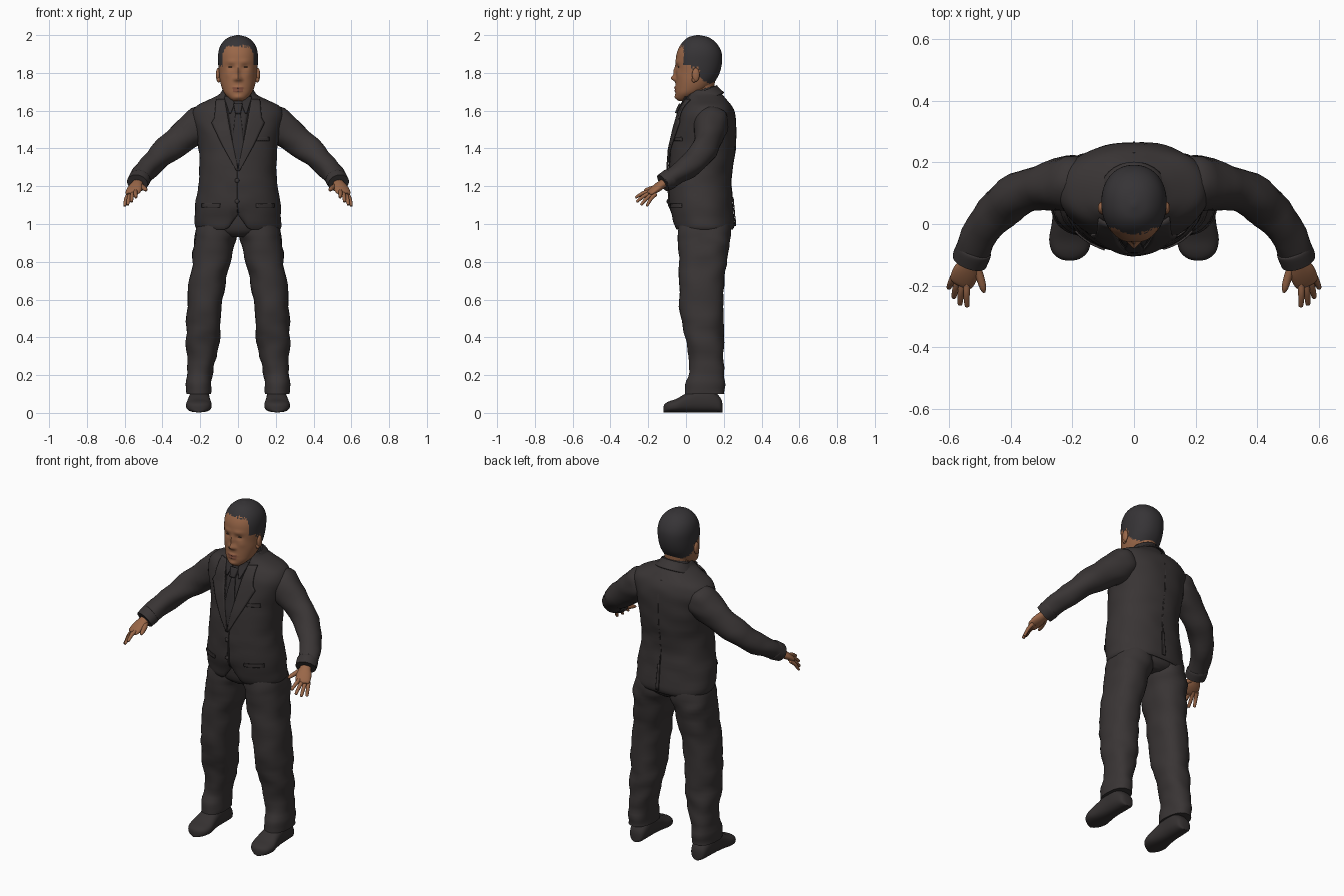
import bpy, bmesh, math, random
from mathutils import Vector, noise
from mathutils.bvhtree import BVHTree

random.seed(4)
cube = bpy.data.objects.get("Cube")
if cube:
    bpy.data.objects.remove(cube, do_unlink=True)


def material(name, r, g, b):
    m = bpy.data.materials.new(name)
    m.use_nodes = True
    m.diffuse_color = (r, g, b, 1)
    m.node_tree.nodes["Principled BSDF"].inputs["Base Color"].default_value = (r, g, b, 1)
    return m


SUIT = material("charcoal suit", .041, .035, .035)
SHIRT = material("dark shirt", .033, .029, .03)
SKIN = material("warm skin", .32, .135, .065)
LIPS = material("lip brown", .24, .085, .05)
HAIR = material("black hair", .037, .034, .037)
EYES = material("dark eyes", .05, .03, .022)
SHOES = material("dark leather", .036, .031, .031)


def finish(name, bm, mats, angle=50):
    bmesh.ops.recalc_face_normals(bm, faces=bm.faces[:])
    mesh = bpy.data.meshes.new(name)
    bm.to_mesh(mesh)
    bm.free()
    for m in mats:
        mesh.materials.append(m)
    ob = bpy.data.objects.new(name, mesh)
    bpy.context.collection.objects.link(ob)
    bpy.ops.object.select_all(action='DESELECT')
    ob.select_set(True)
    bpy.context.view_layer.objects.active = ob
    bpy.ops.object.shade_smooth_by_angle(angle=math.radians(angle))
    return ob


def spline(keys, steps):
    """Catmull-Rom through rows of numbers."""
    out = []
    for i in range(len(keys) - 1):
        p0, p1, p2, p3 = (keys[min(max(j, 0), len(keys) - 1)] for j in range(i - 1, i + 3))
        for s in range(steps):
            t = s / steps
            out.append([b + .5 * t * (c - a + t * (2*a - 5*b + 4*c - d + t * (3*(b - c) + d - a)))
                        for a, b, c, d in zip(p0, p1, p2, p3)])
    return out + [list(keys[-1])]


def loft(name, rings, mats, side=1, n=32, steps=4, power=2, wrinkle=0, post=None, paint=None, caps=True):
    """Skin rings given as rows of centre, u axis and v axis."""
    bm = bmesh.new()
    loops = []
    for r in spline(rings, steps):
        c, u, v = Vector(r[:3]), Vector(r[3:6]), Vector(r[6:])
        loop = []
        for k in range(n):
            a = 2 * math.pi * k / n
            ca, sa = math.cos(a), math.sin(a)
            du = u * math.copysign(abs(ca) ** (2 / power), ca)
            dv = v * math.copysign(abs(sa) ** (2 / power), sa)
            p = c + du + dv
            if wrinkle:
                p += (du + dv).normalized() * wrinkle * noise.noise(Vector((p.x * 9, p.y * 9, p.z * 16)))
            if post:
                p = post(p)
            loop.append(bm.verts.new((p.x * side, p.y, p.z)))
        loops.append(loop)
    for a, b in zip(loops, loops[1:]):
        for k in range(n):
            bm.faces.new((a[k], a[k - 1], b[k - 1], b[k]))
    if caps:
        bm.faces.new(loops[0])
        bm.faces.new(loops[-1])
    if paint:
        for f in bm.faces:
            f.material_index = paint(f.calc_center_median())
    return finish(name, bm, mats)


def band(z, x0, x1, yf, yb):
    return ((x0 + x1) / 2, (yf + yb) / 2, z, (x1 - x0) / 2, 0, 0, 0, (yb - yf) / 2, 0)


def tube(points):
    """Rings square to a path of (x, y, z, half width, half depth)."""
    rows = []
    for i, p in enumerate(points):
        t = (Vector(points[min(i + 1, len(points) - 1)][:3]) - Vector(points[max(i - 1, 0)][:3])).normalized()
        u = t.cross(Vector((0, 0, 1))).normalized()
        rows.append((*p[:3], *(u * p[3]), *(u.cross(t) * p[4])))
    return rows


def ball(name, mat, loc, scale):
    bm = bmesh.new()
    bmesh.ops.create_uvsphere(bm, u_segments=16, v_segments=10, radius=1)
    for v in bm.verts:
        v.co = Vector(loc) + Vector(a * b for a, b in zip(v.co, scale))
    return finish(name, bm, [mat])


# Jacket body, with the hem parted at the front
def part_hem(p):
    if p.y < 0 and p.z < 1.09:
        p.z += max(0, .08 - 1.4 * abs(p.x)) * (1.09 - p.z) / .12
    return p


body = [(.97, .222, -.055, .25), (1.0, .23, -.068, .258), (1.1, .226, -.088, .248), (1.2, .21, -.092, .24),
        (1.3, .204, -.09, .245), (1.4, .208, -.08, .263), (1.5, .228, -.06, .265), (1.57, .245, -.038, .26),
        (1.62, .225, -.018, .245), (1.655, .16, -.005, .22), (1.685, .1, .0, .19), (1.71, .08, .01, .165)]
jacket = loft("jacket_body", [band(z, -w, w, f, b) for z, w, f, b in body], [SUIT], n=64,
              power=2.2, wrinkle=.006, post=part_hem, caps=False)
tree = BVHTree.FromObject(jacket, bpy.context.evaluated_depsgraph_get())
jacket.modifiers.new("cloth", 'SOLIDIFY').thickness = .012


def ribbon(name, rows, mat, lift=.004, side=1, facing=1, thick=.006):
    """Cloth strip laid on the jacket from rows of (z, x start, x end)."""
    bm = bmesh.new()
    grid = []
    for a, b in zip(rows, rows[1:]):
        for s in range(7):
            z, x0, x1 = (p + (q - p) * s / 6 for p, q in zip(a, b))
            line = []
            for k in range(7):
                x = side * (x0 + (x1 - x0) * k / 6)
                hit = tree.ray_cast(Vector((x, -facing, z)), Vector((0, facing, 0)))[0]
                hit = hit or tree.find_nearest(Vector((x, -.05 * facing, z)))[0]
                line.append(bm.verts.new((x, hit.y - facing * lift, z)))
            grid.append(line)
    for a, b in zip(grid, grid[1:]):
        for k in range(6):
            bm.faces.new((a[k], a[k + 1], b[k + 1], b[k]))
    bmesh.ops.remove_doubles(bm, verts=bm.verts[:], dist=.0003)
    ob = finish(name, bm, [mat])
    mod = ob.modifiers.new("cloth", 'SOLIDIFY')
    mod.thickness = thick
    mod.offset = 0
    return ob


# Shirt front, tie and jacket dressing
ribbon("shirt_front", [(1.69, -.07, .07), (1.3, -.005, .005)], SHIRT, .002, thick=.004)
ribbon("tie_blade", [(1.59, -.012, .012), (1.43, -.032, .032), (1.31, -.008, .008)], SHIRT, .008)
ribbon("tie_knot", [(1.635, -.024, .024), (1.585, -.014, .014)], SHIRT, .016, thick=.018)
ribbon("front_edge", [(1.3, -.004, .006), (1.06, -.004, .006)], SUIT, .003)
ribbon("back_vent", [(1.14, -.002, .012), (.99, -.003, .018)], SUIT, .004, facing=-1)
ribbon("back_seam", [(1.64, -.003, .003), (1.14, -.003, .003)], SUIT, .001, facing=-1, thick=.003)
ribbon("breast_pocket", [(1.46, .1, .165), (1.44, .1, .165)], SUIT, .003)
for z in (1.23, 1.12):
    y = tree.ray_cast(Vector((.01, -1, z)), Vector((0, 1, 0)))[0].y
    ball("jacket_button", SUIT, (-.005, y - .006, z), (.012, .006, .012))

# Raised coat collar and shirt collar band
for name, mat, w, f, b, z in (("coat_collar", SUIT, .094, -.005, .172, 1.665), ("shirt_band", SHIRT, .08, -.002, .155, 1.675)):
    ob = loft(name, [band(z - .02, -w - .02, w + .02, f - .004, b + .03), band(z + .02, -w, w, f, b),
                     band(z + .035, -w + .008, w - .008, f + .008, b - .008)], [mat],
              post=lambda p: Vector((p.x, p.y, p.z + (p.y - .08) * .42)), caps=False)
    ob.modifiers.new("cloth", 'SOLIDIFY').thickness = .008

# Trouser seat
loft("trouser_seat", [band(.93, -.06, .06, 0, .2), band(.97, -.2, .2, -.04, .235),
                      band(1.08, -.2, .2, -.05, .22)], [SUIT])

legs = [(1.05, .0, .2, -.03, .225), (.95, .004, .226, -.042, .238), (.88, .022, .237, -.042, .228),
        (.75, .052, .25, -.038, .208), (.6, .078, .266, -.036, .2), (.45, .09, .27, -.018, .2),
        (.35, .1, .27, .006, .2), (.24, .13, .269, .02, .2), (.15, .143, .27, .0, .203), (.1, .146, .275, -.012, .206)]
shoe = [(.192, .018, .05), (.18, .042, .08), (.13, .053, .125), (.06, .055, .125), (.0, .061, .1),
        (-.05, .068, .072), (-.09, .058, .058), (-.112, .034, .045), (-.119, .008, .03)]
sleeve = [(.13, .13, 1.55, .07, .07), (.2, .135, 1.53, .092, .098), (.3, .118, 1.45, .072, .08),
          (.395, .085, 1.375, .068, .07), (.47, .01, 1.302, .06, .062), (.522, -.09, 1.236, .055, .05),
          (.532, -.118, 1.22, .053, .046)]
palm = [(.51, -.06, 1.25, .026, .022), (.532, -.12, 1.215, .03, .023), (.545, -.155, 1.19, .042, .022),
        (.559, -.188, 1.166, .04, .015), (.564, -.198, 1.158, .03, .008)]
tips = [(.541, -.264, 1.142), (.564, -.258, 1.12), (.584, -.236, 1.104), (.6, -.206, 1.098)]

for s, tag in ((1, "left"), (-1, "right")):
    # Lapels, collar points and pocket flaps
    ribbon(tag + "_lapel", [(1.66, .07, .115), (1.56, .052, .125), (1.535, .048, .14), (1.42, .026, .085),
                            (1.28, -.002, .008)], SUIT, .011, s, thick=.009)
    ribbon(tag + "_shirt_collar", [(1.675, .03, .075), (1.635, .018, .062), (1.585, .038, .046)], SHIRT, .013, s)
    ribbon(tag + "_pocket_flap", [(1.108, .095, .19), (1.088, .095, .19)], SUIT, .004, s)

    # Trouser leg and shoe
    loft(tag + "_trouser_leg", [band(*k) for k in legs], [SUIT], s, power=2.3, wrinkle=.012)
    loft(tag + "_shoe", [(.204 + .02 * (.1 - y), y, h / 2 + .003, w, 0, 0, 0, 0, h / 2) for y, w, h in shoe],
         [SHOES], s, power=2.5)

    # Sleeve, turned cuff and hand
    loft(tag + "_sleeve", tube(sleeve), [SUIT], s, wrinkle=.012)
    loft(tag + "_cuff", tube([(.516, -.078, 1.244, .053, .049), (.52, -.086, 1.239, .059, .054),
                              (.533, -.122, 1.217, .057, .05)]), [SUIT], s)
    loft(tag + "_palm", tube(palm), [SKIN], s, n=20)
    for i, tip in enumerate(tips):
        base = Vector((.541, -.182, 1.175)).lerp(Vector((.579, -.16, 1.158)), i / 3)
        end = Vector(tip)
        mid = base.lerp(end, .5) + Vector((.002, -.002, .006))
        tail = end + (end - mid) * .08
        loft(tag + "_finger", tube([(*base, .011, .011), (*mid, .0105, .01), (*end, .008, .007),
                                    (*tail, .003, .003)]), [SKIN], s, n=12)
    loft(tag + "_thumb", tube([(.522, -.125, 1.205, .016, .016), (.502, -.165, 1.193, .014, .013),
                               (.49, -.205, 1.183, .011, .01), (.486, -.222, 1.177, .004, .004)]), [SKIN], s, n=12)

    # Ear and eye
    ball(tag + "_ear", SKIN, (s * .106, .052, 1.79), (.011, .02, .036))
    ball(tag + "_ear_lobe", SKIN, (s * .102, .042, 1.763), (.01, .012, .014))
    ball(tag + "_eye", EYES, (s * .036, -.034, 1.831), (.016, .01, .0045))

# Neck
loft("neck", [band(1.6, -.075, .075, .0, .15), band(1.68, -.07, .07, .005, .148),
              band(1.78, -.075, .075, .01, .155)], [SKIN])

# Head: bumps are (x, z, width, height, push forward)
bumps = [(0, 1.772, .014, .014, .024), (0, 1.805, .009, .026, .014), (.016, 1.765, .009, .009, .008),
         (.037, 1.83, .019, .011, -.009), (.035, 1.86, .028, .009, .005), (.055, 1.79, .02, .02, .004),
         (0, 1.722, .024, .006, .008), (0, 1.705, .02, .006, .006), (0, 1.672, .022, .012, .006)]


def sculpt(p):
    if p.y < .04:
        p.y -= sum(d * math.exp(-((abs(p.x) - x) / w) ** 2 - ((p.z - z) / h) ** 2) for x, z, w, h, d in bumps)
    return p


def hairline(c):
    edge = 1.942 if c.y < -.012 else 1.838 if c.y < .03 else 1.825 if c.y < .07 else 1.775 - (c.y - .07) * .6
    if c.z > edge + random.uniform(-.008, .008):
        return 1
    return 2 if abs(c.x) < .027 and c.y < -.03 and 1.699 < c.z < 1.727 else 0


skull = [(1.652, .025, -.04, -.01), (1.665, .045, -.052, .03), (1.69, .07, -.056, .08), (1.72, .085, -.056, .125),
         (1.76, .096, -.055, .157), (1.8, .101, -.053, .178), (1.85, .105, -.055, .19), (1.9, .105, -.05, .19),
         (1.94, .095, -.034, .174), (1.97, .074, -.012, .148), (1.99, .045, .016, .115), (2.0, .006, .055, .07)]
loft("head", [band(z, -w, w, f, b) for z, w, f, b in skull], [SKIN, HAIR, LIPS], n=80, steps=6,
     power=2.15, post=sculpt, paint=hairline)
